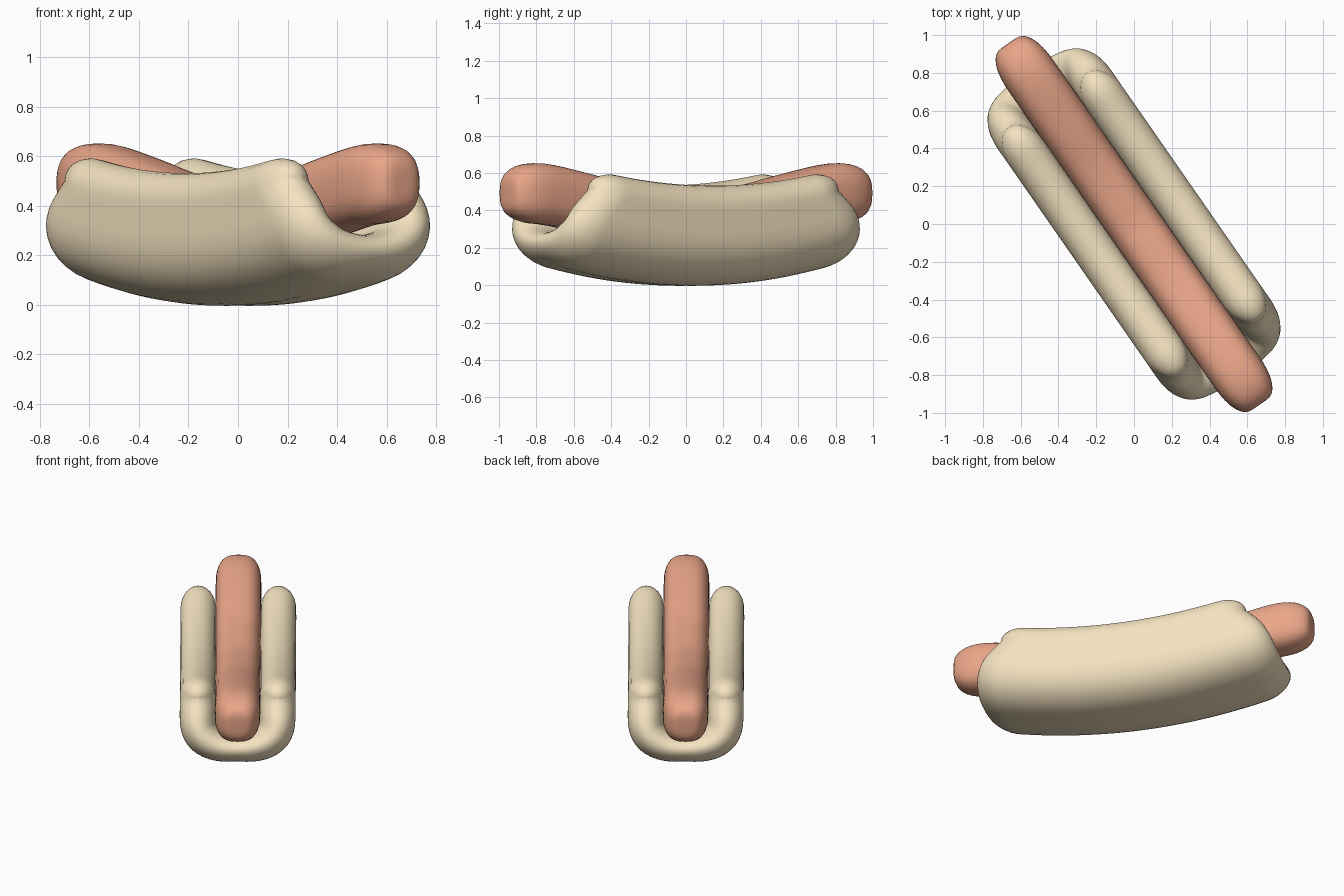
import bpy, bmesh, math
from mathutils import Vector

if "Cube" in bpy.data.objects:
    bpy.data.objects.remove(bpy.data.objects["Cube"])

YAW = math.radians(-55.2)   # long axis runs diagonally across the ground


def interp(x, pts):
    """Smooth (eased tangent) interpolation through a few points."""
    n = len(pts)
    if x <= pts[0][0]:
        return pts[0][1]
    slope = lambda i: (pts[min(i + 1, n - 1)][1] - pts[max(i - 1, 0)][1]) / (
        pts[min(i + 1, n - 1)][0] - pts[max(i - 1, 0)][0])
    for i in range(n - 1):
        (x0, y0), (x1, y1) = pts[i], pts[i + 1]
        if x <= x1:
            h = x1 - x0
            t = (x - x0) / h
            return ((2*t**3 - 3*t*t + 1) * y0 + (t**3 - 2*t*t + t) * h * slope(i)
                    + (3*t*t - 2*t**3) * y1 + (t**3 - t*t) * h * slope(i + 1))
    return pts[-1][1]


def spow(x, e):
    return math.copysign(abs(x) ** e, x)


def loft(name, rings, color):
    """Skin closed rings, merge the collapsed ends, shade smooth."""
    bm = bmesh.new()
    vs = [[bm.verts.new(p) for p in r] for r in rings]
    n = len(rings[0])
    for a, b in zip(vs, vs[1:]):
        for i in range(n):
            j = (i + 1) % n
            bm.faces.new((a[i], a[j], b[j], b[i]))
    bmesh.ops.remove_doubles(bm, verts=bm.verts, dist=1e-4)
    bmesh.ops.recalc_face_normals(bm, faces=bm.faces)
    for f in bm.faces:
        f.smooth = True
    me = bpy.data.meshes.new(name)
    bm.to_mesh(me)
    bm.free()
    mat = bpy.data.materials.new(name)
    mat.diffuse_color = color
    mat.use_nodes = True
    mat.node_tree.nodes["Principled BSDF"].inputs["Base Color"].default_value = mat.diffuse_color
    me.materials.append(mat)
    ob = bpy.data.objects.new(name, me)
    ob.rotation_euler.z = YAW
    bpy.context.collection.objects.link(ob)
    return ob


# Bun: U-shaped section given as a centreline plus thickness
center = [Vector((-0.253, z)) for z in (0.42, 0.38, 0.34, 0.31)]
for i in range(25):
    a = math.pi * (i / 24 - 0.5)
    center.append(Vector((0.253 * spow(math.sin(a), 0.8),
                          0.28 - 0.19 * abs(math.cos(a)) ** 0.8)))
center += [Vector((-c.x, c.y)) for c in reversed(center[:4])]

outer, inner = [], []
for i, c in enumerate(center):
    d = (center[min(i + 1, len(center) - 1)] - center[max(i - 1, 0)]).normalized()
    half = 0.09 + 0.022 * min(1, abs(c.x) / 0.22)
    nrm = Vector((d.y, -d.x)) * half
    outer.append((c, nrm))
    inner.append((c, -nrm))


def wall_cap(c):
    return [(c, Vector((math.cos(t), math.sin(t))) * 0.112)
            for t in (math.pi * k / 10 for k in range(1, 10))]


section = outer + wall_cap(center[-1]) + inner[::-1] + wall_cap(center[0])

# Bun end: lower lip reaches further out than the wall tops
reach = [(0.09, 0.985), (0.2, 0.95), (0.3, 0.9), (0.42, 0.8)]
ROUND = 0.17
stations = [(1, math.pi / 2 * k / 10) for k in range(10, 0, -1)]
rings = []
for side, theta, mid in ([(-1, t, None) for _, t in stations]
                         + [(0, 0, m / 10) for m in range(-10, 11)]
                         + [(1, t, None) for _, t in reversed(stations)]):
    ring = []
    for c, off in section:
        L = interp(c.y, reach)
        k = 0 if theta > 1.57 else math.cos(theta)
        u = (L - ROUND) * mid if side == 0 else side * (L - ROUND + ROUND * math.sin(theta))
        p = c + off * k
        ring.append((u, p.x, p.y + 0.14 * u * u))
    rings.append(ring)
loft("bun", rings, (0.91, 0.77, 0.53, 1))

# Sausage: squarish section swept along a sagging line, blunt rounded ends
sag = [(0, 0.335), (0.35, 0.368), (0.61, 0.425), (0.9, 0.483), (1.05, 0.492), (1.17, 0.492)]
cap = [(1.165, 0), (1.165, 0.25), (1.163, 0.45), (1.153, 0.6), (1.135, 0.72),
       (1.11, 0.82), (1.08, 0.9), (1.04, 0.96), (1.0, 0.99)]
spans = ([(-u, k) for u, k in cap] + [(0.95 * i / 14, 1) for i in range(-14, 15)]
         + cap[::-1])
rings = []
for u, k in spans:
    z0 = interp(abs(u), sag)
    rings.append([(u, 0.144 * k * spow(math.cos(a), 0.75),
                   z0 + 0.163 * k * spow(math.sin(a), 0.75))
                  for a in (2 * math.pi * i / 40 for i in range(40))])
loft("sausage", rings, (0.82, 0.38, 0.25, 1))
